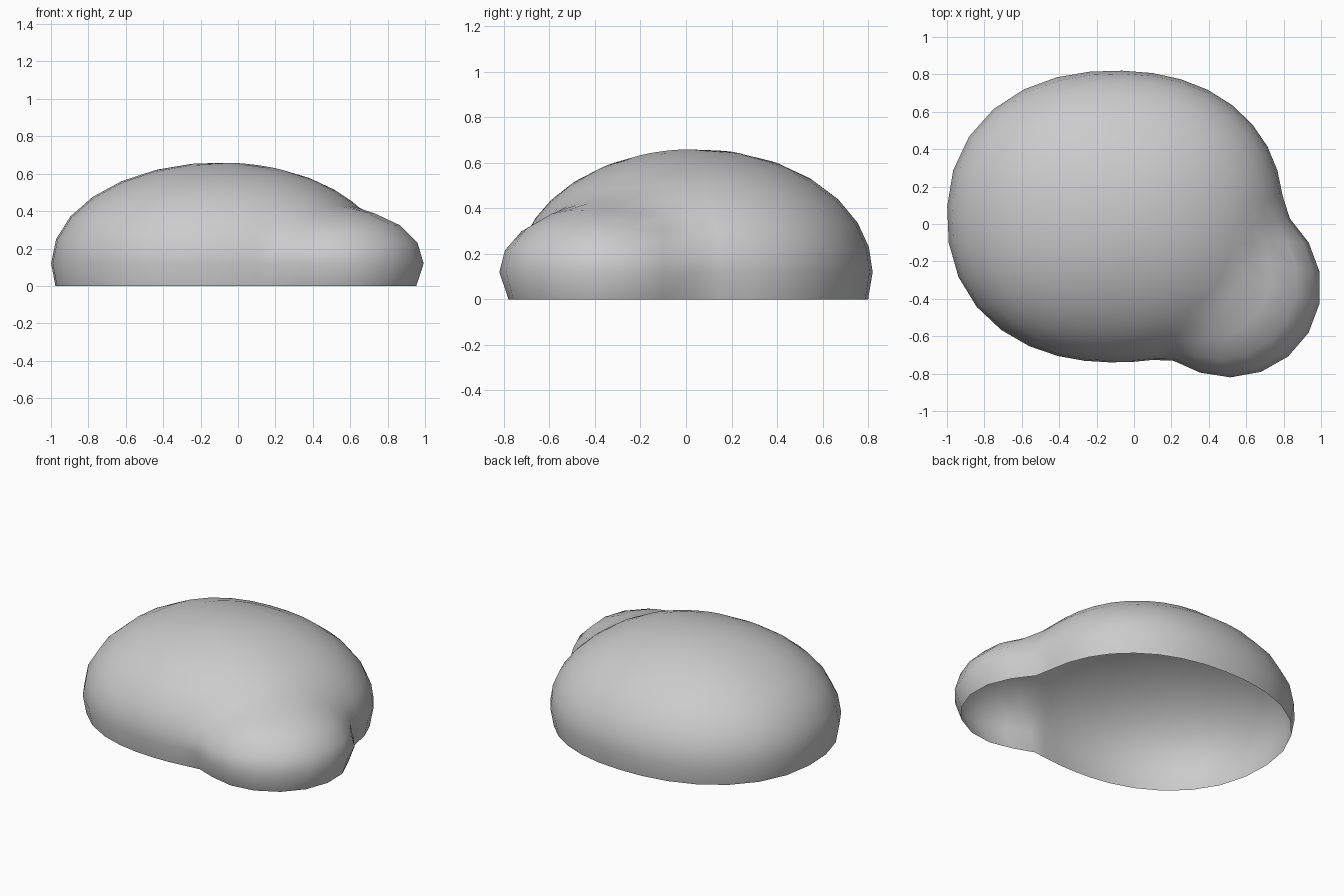
import bpy, bmesh, math
from mathutils import Vector

if "Cube" in bpy.data.objects:
    bpy.data.objects.remove(bpy.data.objects["Cube"])

SEGMENTS, RINGS = 36, 8
CORE = Vector((0.1, -0.1, 0.12))   # point inside the blob that rays start from


def lobe(p, centre, radii, power):
    """Rounded ellipsoid field, negative inside."""
    u, v, w = (abs(p[i] - centre[i]) / radii[i] for i in range(3))
    plan = (u ** power + v ** power) ** (1 / power)
    return math.hypot(plan, w) - 1


def field(p):
    """Big dome and small side lobe, softly blended."""
    a = lobe(p, (-0.1, 0.04, 0.12), (0.9, 0.78, 0.54), 2.2)
    b = lobe(p, (0.51, -0.34, 0.12), (0.49, 0.48, 0.3), 2.0) * 0.6
    k = 0.08
    h = max(k - abs(a - b), 0) / k
    return min(a, b) - h * h * k / 4


def surface(start, direction):
    """Walk out along a ray to the blended surface by bisection."""
    near, far = 0.0, 3.0
    for _ in range(40):
        mid = (near + far) / 2
        if field(start + direction * mid) < 0:
            near = mid
        else:
            far = mid
    return start + direction * near


# Open-bottomed shell: rim ring on the ground, then rings up to the crown
bm = bmesh.new()
rings = []
for i in range(-1, RINGS):
    start = CORE.copy()
    if i < 0:
        start.z = 0
    tilt = max(i, 0) / RINGS * math.pi / 2
    ring = []
    for s in range(SEGMENTS):
        t = math.tau * s / SEGMENTS
        d = Vector((math.cos(t) * math.cos(tilt), math.sin(t) * math.cos(tilt),
                    0.6 * math.sin(tilt)))
        ring.append(bm.verts.new(surface(start, d)))
    rings.append(ring)
crown = bm.verts.new(surface(CORE, Vector((0, 0, 1))))
for low, high in zip(rings, rings[1:]):
    for s in range(SEGMENTS):
        n = (s + 1) % SEGMENTS
        bm.faces.new((low[s], low[n], high[n], high[s]))
for s in range(SEGMENTS):
    bm.faces.new((rings[-1][s], rings[-1][(s + 1) % SEGMENTS], crown))
for f in bm.faces:
    f.smooth = True

mesh = bpy.data.meshes.new("blob_shell")
bm.to_mesh(mesh)
bm.free()
shell = bpy.data.objects.new("blob_shell", mesh)
bpy.context.collection.objects.link(shell)

grey = bpy.data.materials.new("light_grey")
grey.diffuse_color = (0.6, 0.6, 0.6, 1)
grey.use_nodes = True
grey.node_tree.nodes["Principled BSDF"].inputs["Base Color"].default_value = grey.diffuse_color
mesh.materials.append(grey)
